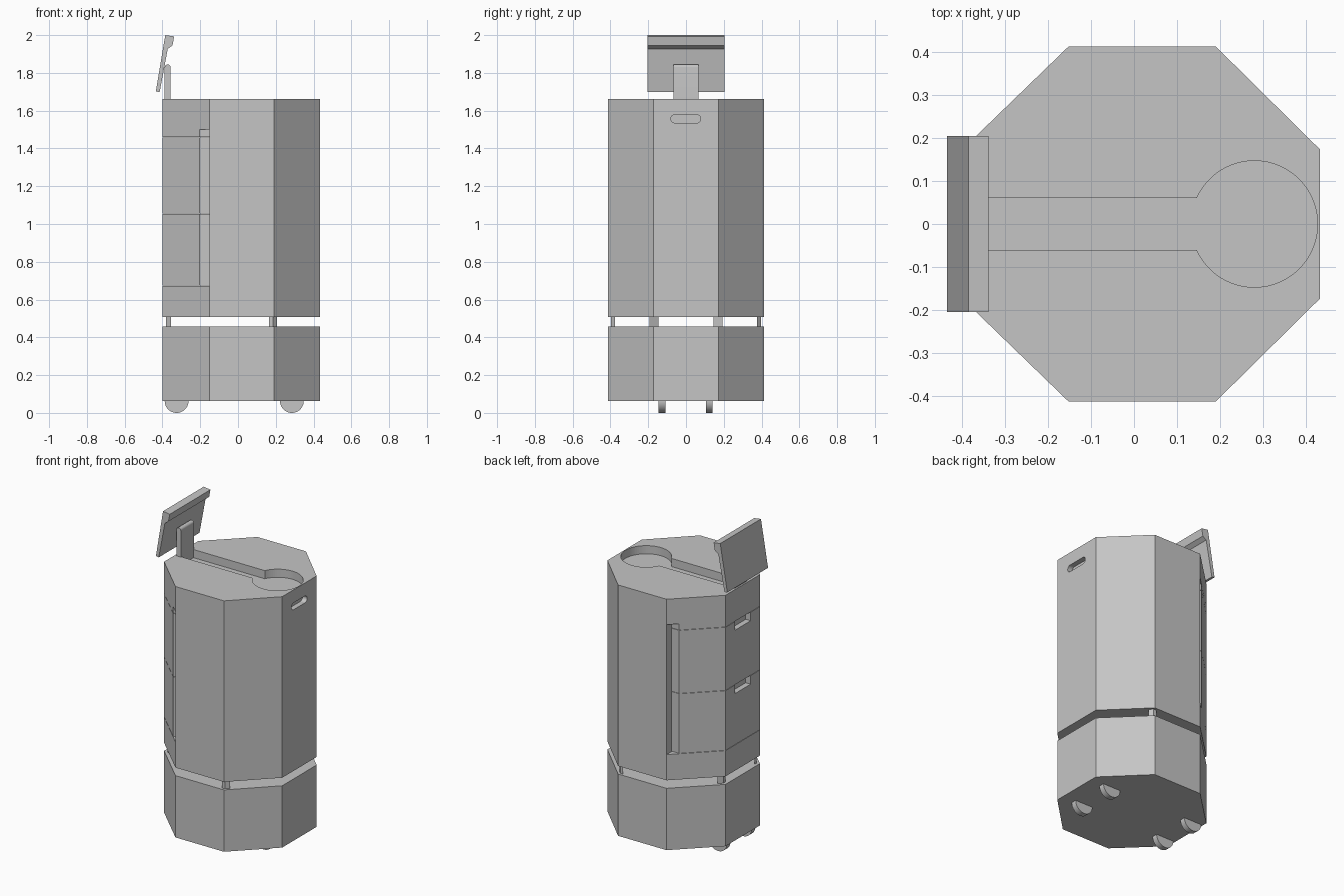
import bpy, bmesh, math
from mathutils import Vector

cube = bpy.data.objects.get("Cube")
if cube:
    bpy.data.objects.remove(cube, do_unlink=True)

grey = bpy.data.materials.new("light_grey")
grey.use_nodes = True
grey.diffuse_color = (0.56, 0.56, 0.56, 1)
grey.node_tree.nodes["Principled BSDF"].inputs["Base Color"].default_value = (0.56, 0.56, 0.56, 1)

# Axis order for each extrusion direction: profile u, profile v, extrusion w
AXES = {"z": lambda u, v, w: (u, v, w),
        "y": lambda u, v, w: (u, w, v),
        "x": lambda u, v, w: (w, u, v)}


def prism(name, profile, low, high, axis="z"):
    """Extrude a 2D outline between two heights along an axis."""
    bm = bmesh.new()
    place = AXES[axis]
    face = bm.faces.new([bm.verts.new(place(u, v, low)) for u, v in profile])
    ext = bmesh.ops.extrude_face_region(bm, geom=[face])
    moved = [g for g in ext["geom"] if isinstance(g, bmesh.types.BMVert)]
    bmesh.ops.translate(bm, verts=moved, vec=Vector(place(0, 0, high - low)))
    bmesh.ops.recalc_face_normals(bm, faces=bm.faces[:])
    mesh = bpy.data.meshes.new(name)
    bm.to_mesh(mesh)
    bm.free()
    mesh.materials.append(grey)
    obj = bpy.data.objects.new(name, mesh)
    bpy.context.collection.objects.link(obj)
    return obj


def rect(u0, u1, v0, v1):
    return [(u0, v0), (u1, v0), (u1, v1), (u0, v1)]


def arc(u, v, r, start, end, steps):
    return [(u + r * math.cos(start + (end - start) * i / steps),
             v + r * math.sin(start + (end - start) * i / steps)) for i in range(steps + 1)]


def activate(obj):
    bpy.ops.object.select_all(action="DESELECT")
    obj.select_set(True)
    bpy.context.view_layer.objects.active = obj


def cut(target, cutter):
    """Subtract a cutter and remove it."""
    cutter.hide_render = True
    mod = target.modifiers.new("cut", "BOOLEAN")
    mod.operation = "DIFFERENCE"
    mod.solver = "EXACT"
    mod.object = cutter
    activate(target)
    bpy.ops.object.modifier_apply(modifier=mod.name)
    bpy.data.objects.remove(cutter, do_unlink=True)


def smooth(obj):
    activate(obj)
    bpy.ops.object.shade_smooth_by_angle(angle=math.radians(30))


# Octagonal cabinet in two stacked sections
LEFT, RIGHT, SIDE, END = -0.40, 0.433, 0.413, 0.173
F0, F1 = -0.152, 0.19
octagon = [(F0, -SIDE), (F1, -SIDE), (RIGHT, -END), (RIGHT, END),
           (F1, SIDE), (F0, SIDE), (LEFT, END), (LEFT, -END)]
base = prism("base_section", octagon, 0.063, 0.457)
body = prism("upper_section", octagon, 0.508, 1.662)

# Corner posts bridging the gap between the sections
for s, side in ((-1, "front"), (1, "back")):
    prism(f"{side}_right_post", [(0.165, s * 0.397), (0.185, s * 0.397), (0.207, s * 0.375)], 0.457, 0.508)
    prism(f"{side}_left_post", [(-0.38, s * 0.145), (-0.38, s * 0.167), (-0.355, s * 0.192)], 0.457, 0.508)

# Keyhole recess in the top for the folded screen
a = math.pi - math.asin(0.061 / 0.147)
keyhole = arc(0.28, 0, 0.147, -a, a, 64) + [(-0.39, 0.061), (-0.39, -0.061)]
cut(body, prism("keyhole_cutter", keyhole, 1.61, 1.8))

# Rounded hand grip recess on the end
h = math.pi / 2
grip = arc(0.056, 1.557, 0.022, -h, h, 12) + arc(-0.058, 1.557, 0.022, h, 3 * h, 12)
cut(body, prism("grip_cutter", grip, 0.40, 0.6, "x"))

# Drawer bay
cut(body, prism("bay_cutter", rect(-0.6, F0, -0.6, 0.6), 0.672, 1.5))

# Drawers and the rail above, narrower than the bay so that side grooves remain
front = [(LEFT, -END), (-0.205, -0.361), (F0, -0.361), (F0, 0.361), (-0.205, 0.361), (LEFT, END)]
prism("drawer_rail", front, 1.46, 1.5)
for name, low, high in (("lower_drawer", 0.674, 1.054), ("upper_drawer", 1.056, 1.458)):
    drawer = prism(name, front, low, high)
    cut(drawer, prism("pull_cutter", rect(-0.5, -0.365, -0.08, 0.08), high - 0.055, high + 0.1))

# Support arm with a rounded tip
arm_profile = [(-0.388, 1.61), (-0.357, 1.61)] + arc(-0.3725, 1.829, 0.0155, 0, math.pi, 12)
smooth(prism("screen_arm", arm_profile, -0.066, 0.066, "y"))

# Tilted screen with a thick upper lip
screen_profile = [(-0.385, 2.0), (-0.338, 1.993), (-0.347, 1.945),
                  (-0.372, 1.927), (-0.415, 1.698), (-0.435, 1.702)]
prism("screen", screen_profile, -0.205, 0.205, "y")

# Wheels half sunk into the base
for x, end in ((-0.325, "left"), (0.285, "right")):
    for y, side in ((-0.127, "front"), (0.123, "back")):
        disc = arc(x, 0.063, 0.063, 0, 2 * math.pi, 40)[:-1]
        smooth(prism(f"{side}_{end}_wheel", disc, y - 0.018, y + 0.018, "y"))
